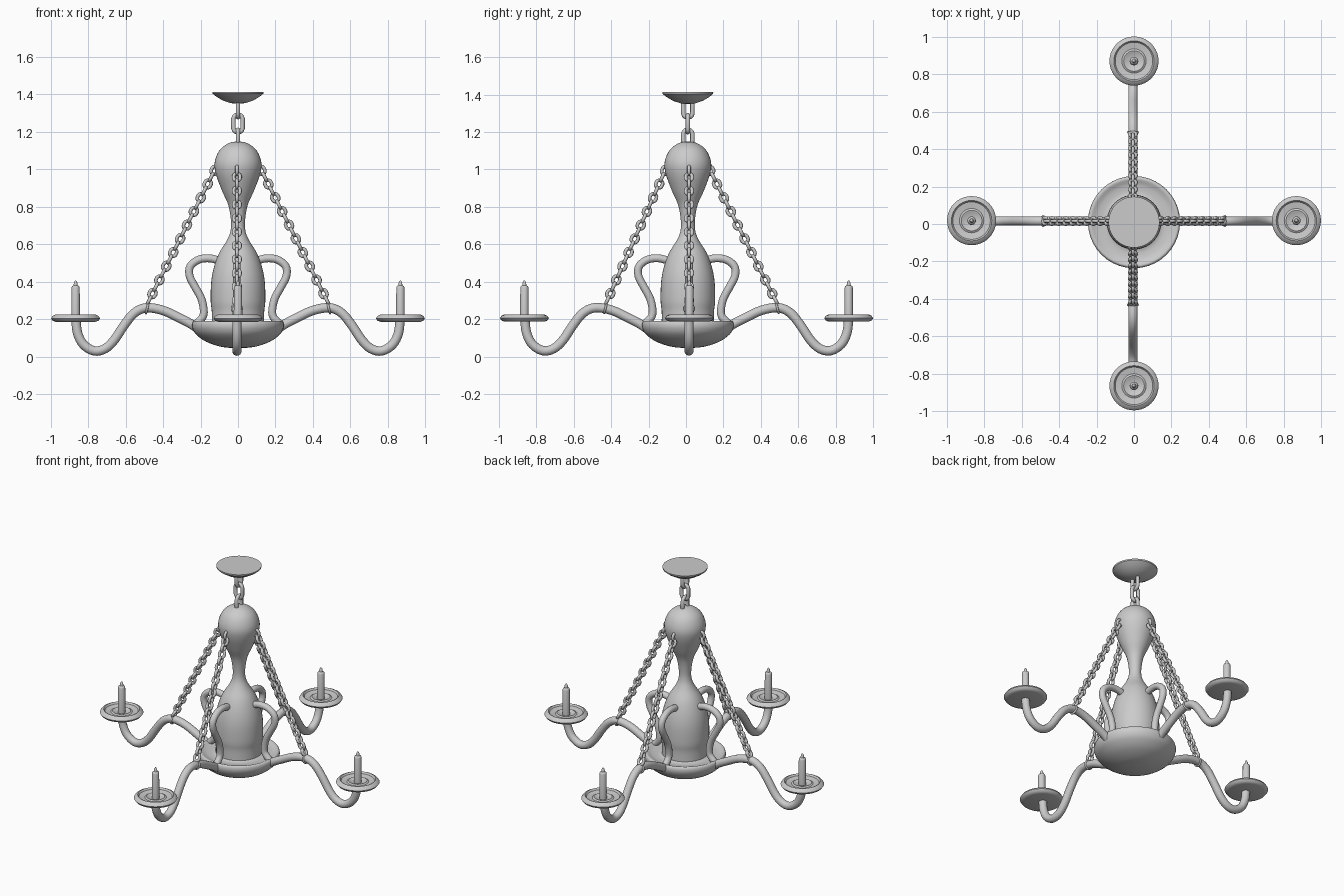
import bpy, bmesh, math
from mathutils import Vector, Matrix

if "Cube" in bpy.data.objects:
    bpy.data.objects.remove(bpy.data.objects["Cube"])

CY = 0.01  # hub axis sits slightly behind y = 0


def spline(pts, n=5):
    """Catmull-Rom smoothing of a short point list."""
    p = [Vector(q) for q in pts]
    p = [2 * p[0] - p[1]] + p + [2 * p[-1] - p[-2]]
    out = []
    for i in range(1, len(p) - 2):
        a, b, c, d = p[i - 1:i + 3]
        for k in range(n):
            t = k / n
            out.append(0.5 * (2 * b + (c - a) * t + (2 * a - 5 * b + 4 * c - d) * t ** 2
                              + (3 * b - a - 3 * c + d) * t ** 3))
    return out + [p[-2]]


def finish(bm, name, angle=40):
    bmesh.ops.recalc_face_normals(bm, faces=bm.faces)
    me = bpy.data.meshes.new(name)
    bm.to_mesh(me)
    bm.free()
    ob = bpy.data.objects.new(name, me)
    bpy.context.collection.objects.link(ob)
    bpy.context.view_layer.objects.active = ob
    bpy.ops.object.select_all(action='DESELECT')
    ob.select_set(True)
    bpy.ops.object.shade_smooth_by_angle(angle=math.radians(angle))
    return ob


def lathe(name, profile, loc, seg=40):
    bm = bmesh.new()
    vs = [bm.verts.new((max(p[0], 0), 0, p[1])) for p in profile]
    es = [bm.edges.new(e) for e in zip(vs, vs[1:])]
    bmesh.ops.spin(bm, geom=vs + es, cent=(0, 0, 0), axis=(0, 0, 1),
                   angle=2 * math.pi, steps=seg, use_duplicate=False)
    bmesh.ops.remove_doubles(bm, verts=bm.verts, dist=1e-4)
    bm.transform(Matrix.Translation(loc))
    return finish(bm, name)


def sweep(bm, path, side, r, seg=12, closed=False, m=Matrix()):
    """Round tube along a planar path; side is the plane normal."""
    n, rings = len(path), []
    for i, p in enumerate(path):
        a = path[i - 1] if closed or i else p
        b = path[(i + 1) % n] if closed or i < n - 1 else p
        u = (b - a).normalized().cross(side)
        rings.append([bm.verts.new(m @ (p + r * (u * math.cos(t) + side * math.sin(t))))
                      for t in (2 * math.pi * k / seg for k in range(seg))])
    for i in range(n if closed else n - 1):
        A, B = rings[i], rings[(i + 1) % n]
        for k in range(seg):
            bm.faces.new((A[k], A[(k + 1) % seg], B[(k + 1) % seg], B[k]))
    if not closed:
        bm.faces.new(rings[0])
        bm.faces.new(rings[-1])


def chain(name, start, end, side, count, length, width, wire, first=0):
    """Stadium links along a line, every second one turned by 90 degrees."""
    z = (end - start).normalized()
    x = side.cross(z).normalized()
    h, w = length / 2 - wire, width / 2 - wire
    path = []
    for k in range(16):
        t = 2 * math.pi * (k + 0.5) / 16
        path.append(Vector((w * math.cos(t), 0,
                            w * math.sin(t) + math.copysign(h - w, math.sin(t)))))
    bm = bmesh.new()
    for i in range(count):
        c = start.lerp(end, i / (count - 1))
        a, b = (x, side) if (i + first) % 2 == 0 else (side, -x)
        m = Matrix((a, b, z)).transposed().to_4x4()
        sweep(bm, path, Vector((0, 1, 0)), wire, 8, True, Matrix.Translation(c) @ m)
    return finish(bm, name, 80)


# Ceiling canopy and hanging chain
lathe("ceiling_canopy", [(0, 1.35), (0.04, 1.354), (0.08, 1.367), (0.115, 1.388),
                         (0.135, 1.404), (0.136, 1.413), (0, 1.413)], (0, CY, 0))
chain("hanging_chain", Vector((0, CY, 1.325)), Vector((0, CY, 1.165)), Vector((0, 1, 0)),
      3, 0.118, 0.074, 0.012, 1)

# Turned central column
lathe("central_column", spline([(0, 1.15), (0.05, 1.14), (0.098, 1.103), (0.124, 1.04),
      (0.118, 0.975), (0.085, 0.885), (0.052, 0.81), (0.038, 0.73), (0.04, 0.67),
      (0.06, 0.62), (0.1, 0.555), (0.128, 0.48), (0.143, 0.4), (0.146, 0.3),
      (0.14, 0.24), (0.14, 0.16)]), (0, CY, 0))

# Shallow bowl under the column
lathe("bowl", spline([(0.13, 0.185), (0.16, 0.175), (0.2, 0.178), (0.233, 0.19),
      (0.245, 0.178), (0.243, 0.15), (0.222, 0.117), (0.17, 0.08), (0.09, 0.053),
      (0, 0.044)]), (0, CY, 0))

arm_pts = [(0.17, 0.115), (0.24, 0.168), (0.31, 0.205), (0.4, 0.247), (0.49, 0.261),
           (0.555, 0.232), (0.61, 0.165), (0.66, 0.09), (0.71, 0.043), (0.768, 0.031),
           (0.825, 0.065), (0.856, 0.125), (0.866, 0.2)]
handle_pts = [(0.09, 0.51), (0.15, 0.525), (0.21, 0.518), (0.255, 0.482), (0.258, 0.43),
              (0.228, 0.37), (0.198, 0.315), (0.184, 0.26), (0.187, 0.215), (0.225, 0.172)]

for i, nm in enumerate(("right", "back", "left", "front")):
    rot = Matrix.Rotation(math.pi / 2 * i, 3, 'Z')
    out, side = rot @ Vector((1, 0, 0)), rot @ Vector((0, 1, 0))
    off = Vector((0, 0.016, 0)) if nm in ("right", "left") else Vector((-0.006, 0.004, 0))

    def at(p, off=off, out=out):
        return off + out * p[0] + Vector((0, 0, p[1]))

    # S-shaped arm and scroll handle
    for part, pts, r in (("arm", arm_pts, 0.025), ("handle", handle_pts, 0.021)):
        bm = bmesh.new()
        sweep(bm, [at(p) for p in spline(pts, 4)], side, r, 14)
        finish(bm, f"{nm}_{part}")

    # Support chain with a clasp ring round the arm
    foot = 0.425 if nm == "front" else 0.475
    top_r = 0.115 if nm == "front" else 0.125
    chain(f"{nm}_support_chain", at((top_r, 0.995)), at((foot, 0.3)), side,
          20, 0.061, 0.054, 0.0095)
    axis = (out + Vector((0, 0, 0.25))).normalized()
    up = side.cross(axis)
    c = at((foot + 0.01, 0.257))
    bm = bmesh.new()
    sweep(bm, [c + 0.026 * (side * math.cos(t) + up * math.sin(t))
               for t in (math.pi * k / 10 for k in range(20))], axis, 0.006, 8, True)
    finish(bm, f"{nm}_clasp_ring", 80)

    # Drip plate and candle
    loc = out * 0.867 + Vector((0, 0.018 if nm in ("right", "left") else 0.003, 0))
    lathe(f"{nm}_drip_plate", [(0, 0.188), (0.105, 0.186), (0.122, 0.192), (0.131, 0.205),
          (0.122, 0.218), (0.108, 0.225), (0.1, 0.214), (0.065, 0.208), (0.055, 0.214),
          (0.045, 0.211), (0.03, 0.203), (0, 0.203)], loc)
    lathe(f"{nm}_candle", [(0, 0.195), (0.023, 0.195), (0.022, 0.368), (0.019, 0.376),
          (0.011, 0.381), (0.009, 0.395), (0.004, 0.405), (0, 0.407)], loc, 16)
